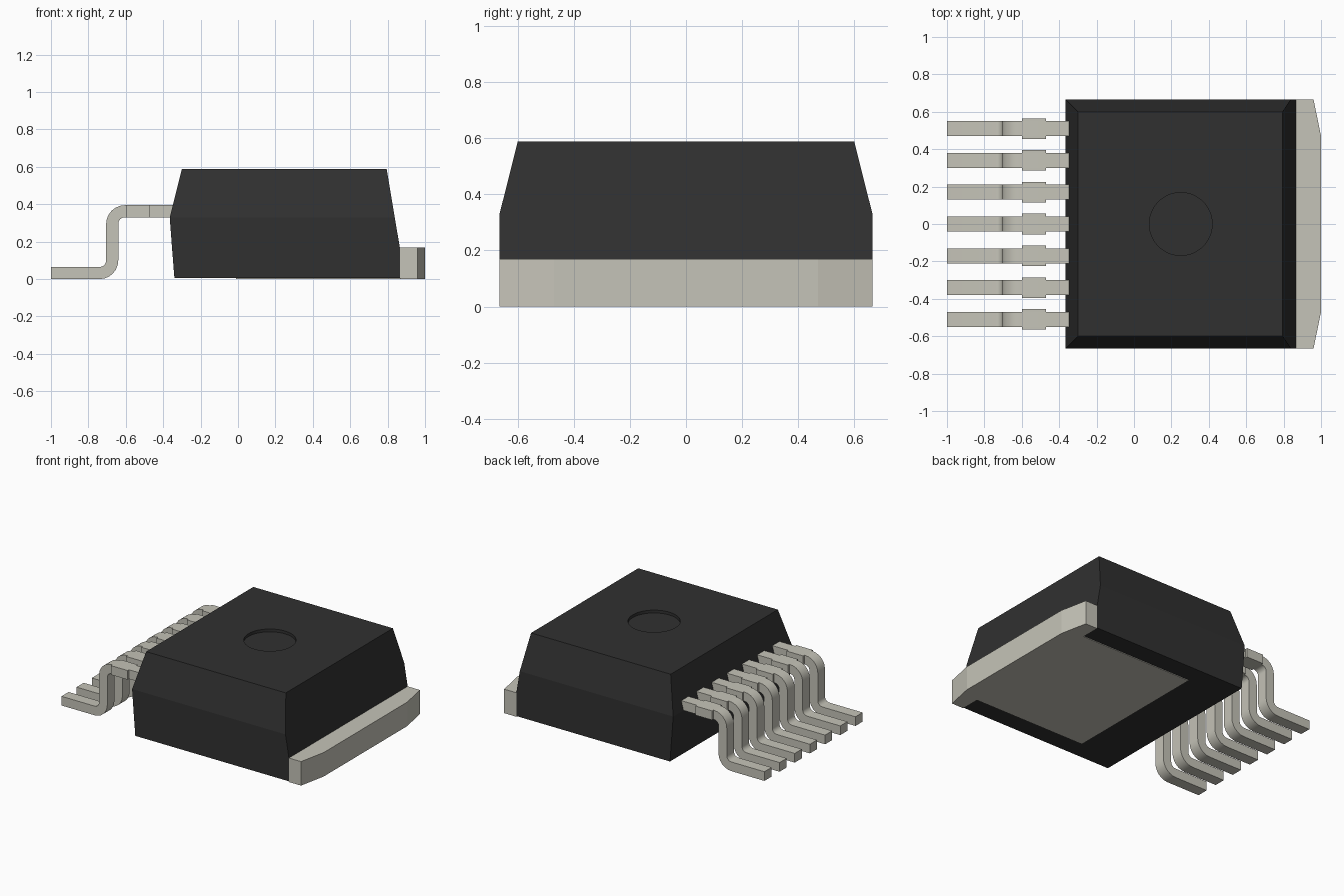
import bpy, bmesh, math
from mathutils import Vector

cube = bpy.data.objects.get("Cube")
if cube:
    bpy.data.objects.remove(cube, do_unlink=True)


def material(name, rgb):
    m = bpy.data.materials.new(name)
    m.use_nodes = True
    m.diffuse_color = (*rgb, 1)
    bsdf = m.node_tree.nodes["Principled BSDF"]
    bsdf.inputs["Base Color"].default_value = (*rgb, 1)
    bsdf.inputs["Roughness"].default_value = 0.6
    return m


BLACK = material("black plastic", (0.03, 0.03, 0.03))
METAL = material("tinned metal", (0.56, 0.55, 0.48))


def add_prism(bm, points, offset):
    """Extrude a closed 3D outline along an offset vector."""
    face = bm.faces.new([bm.verts.new(p) for p in points])
    ext = bmesh.ops.extrude_face_region(bm, geom=[face], use_keep_orig=True)
    verts = [g for g in ext["geom"] if isinstance(g, bmesh.types.BMVert)]
    bmesh.ops.translate(bm, verts=verts, vec=Vector(offset))


def finish(bm, name, mat):
    bmesh.ops.recalc_face_normals(bm, faces=bm.faces[:])
    mesh = bpy.data.meshes.new(name)
    bm.to_mesh(mesh)
    bm.free()
    mesh.materials.append(mat)
    obj = bpy.data.objects.new(name, mesh)
    bpy.context.collection.objects.link(obj)
    return obj


def activate(obj):
    bpy.ops.object.select_all(action='DESELECT')
    obj.select_set(True)
    bpy.context.view_layer.objects.active = obj


# Moulded body: stacked rectangular sections (z, x min, x max, half depth)
sections = [(0.005, -0.34, 0.865, 0.665), (0.17, -0.353, 0.865, 0.665),
            (0.33, -0.365, 0.838, 0.665), (0.588, -0.30, 0.795, 0.60)]
bm = bmesh.new()
rings = [[bm.verts.new(p) for p in ((a, -d, z), (b, -d, z), (b, d, z), (a, d, z))]
         for z, a, b, d in sections]
for lo, hi in zip(rings, rings[1:]):
    for i in range(4):
        j = (i + 1) % 4
        bm.faces.new((lo[i], lo[j], hi[j], hi[i]))
bm.faces.new(rings[0][::-1])
bm.faces.new(rings[-1])
body = finish(bm, "body", BLACK)

# Shallow round mould mark sunk into the top
bpy.ops.mesh.primitive_cylinder_add(vertices=64, radius=0.168, depth=0.1,
                                    location=(0.25, 0, 0.588 - 0.02 + 0.05))
cutter = bpy.context.object
cutter.name = "mark_cutter"
cutter.hide_render = True
cutter.data.materials.append(BLACK)
cut = body.modifiers.new("mould_mark", 'BOOLEAN')
cut.operation = 'DIFFERENCE'
cut.solver = 'EXACT'
cut.object = cutter
activate(body)
bpy.ops.object.modifier_apply(modifier=cut.name)
bpy.data.objects.remove(cutter, do_unlink=True)

# Heat tab: wide chamfered end, narrower pad exposed under the body
half = [(-0.01, 0.53), (0.865, 0.53), (0.865, 0.665), (0.96, 0.665), (1.0, 0.47)]
outline = [(x, y, 0) for x, y in half] + [(x, -y, 0) for x, y in reversed(half)]
bm = bmesh.new()
add_prism(bm, outline, (0, 0, 0.17))
finish(bm, "heat_tab", METAL)


# Gull-wing leads
def arc(cx, cz, r, start, end, steps=6):
    return [(cx + r * math.cos(math.radians(start + (end - start) * i / steps)),
             cz + r * math.sin(math.radians(start + (end - start) * i / steps)))
            for i in range(steps + 1)]


T, R_IN = 0.065, 0.035          # metal thickness, inner bend radius
R_OUT = R_IN + T
TOP = 0.395
FOOT_C = (-0.64 - R_OUT, R_OUT)         # bend centre at the foot
KNEE_C = (-0.705 + R_OUT, TOP - R_OUT)  # bend centre at the shoulder
profile = ([(-1.0, 0.0)]
           + arc(*FOOT_C, R_OUT, -90, 0)
           + arc(*KNEE_C, R_IN, 180, 90)
           + [(-0.33, TOP - T), (-0.33, TOP)]
           + arc(*KNEE_C, R_OUT, 90, 180)
           + arc(*FOOT_C, R_IN, 0, -90)
           + [(-1.0, T)])
for n in range(7):
    y = 0.17 * (n - 3)
    bm = bmesh.new()
    add_prism(bm, [(x, y - 0.04, z) for x, z in profile], (0, 0.08, 0))
    # Wider shoulder: a small wing on each side
    for side in (-1, 1):
        wing = [(-0.60, TOP - T), (-0.47, TOP - T), (-0.47, TOP), (-0.60, TOP)]
        add_prism(bm, [(x, y + side * 0.04, z) for x, z in wing], (0, side * 0.015, 0))
    lead = finish(bm, f"lead_{n + 1}", METAL)
    activate(lead)
    bpy.ops.object.shade_smooth_by_angle(angle=math.radians(30))
